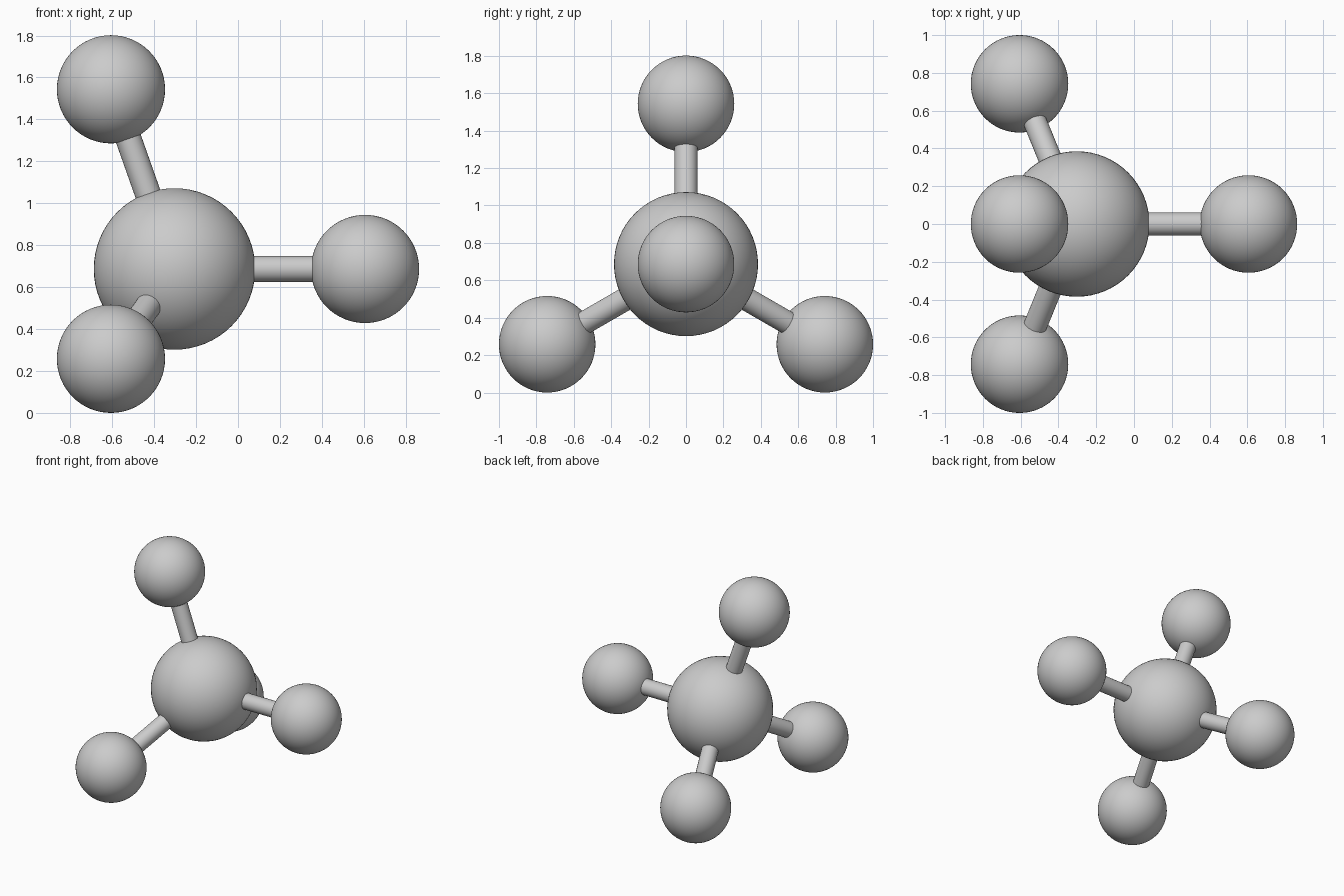
import bpy
from math import sin, cos, radians, sqrt
from mathutils import Vector

if "Cube" in bpy.data.objects:
    bpy.data.objects.remove(bpy.data.objects["Cube"])

BOND = 0.909       # centre to outer ball distance
R_CORE = 0.385
R_BALL = 0.258
R_ROD = 0.062
CORE = Vector((-BOND / 3, 0, R_BALL + BOND * sqrt(2) / 3))


def smooth(obj, name):
    obj.name = name
    bpy.ops.object.shade_smooth_by_angle()


def ball(name, centre, radius):
    bpy.ops.mesh.primitive_uv_sphere_add(segments=64, ring_count=32, radius=radius, location=centre)
    smooth(bpy.context.object, name)


def rod(name, start, end):
    axis = end - start
    bpy.ops.mesh.primitive_cylinder_add(
        vertices=32, radius=R_ROD, depth=axis.length, location=(start + end) / 2,
        rotation=axis.to_track_quat('Z', 'Y').to_euler())
    smooth(bpy.context.object, name)


# Tetrahedral directions: one along +x, three swept back around it
directions = {"right": Vector((1, 0, 0))}
for label, angle in (("top", 90), ("front", 210), ("back", 330)):
    a = radians(angle)
    ring = sqrt(8) / 3
    directions[label] = Vector((-1 / 3, ring * cos(a), ring * sin(a)))

# Central ball
ball("central_ball", CORE, R_CORE)

# Outer balls with connecting rods, rod ends embedded in the balls
for label, d in directions.items():
    ball(label + "_ball", CORE + d * BOND, R_BALL)
    rod(label + "_rod", CORE + d * (R_CORE - 0.03), CORE + d * (BOND - R_BALL + 0.03))
